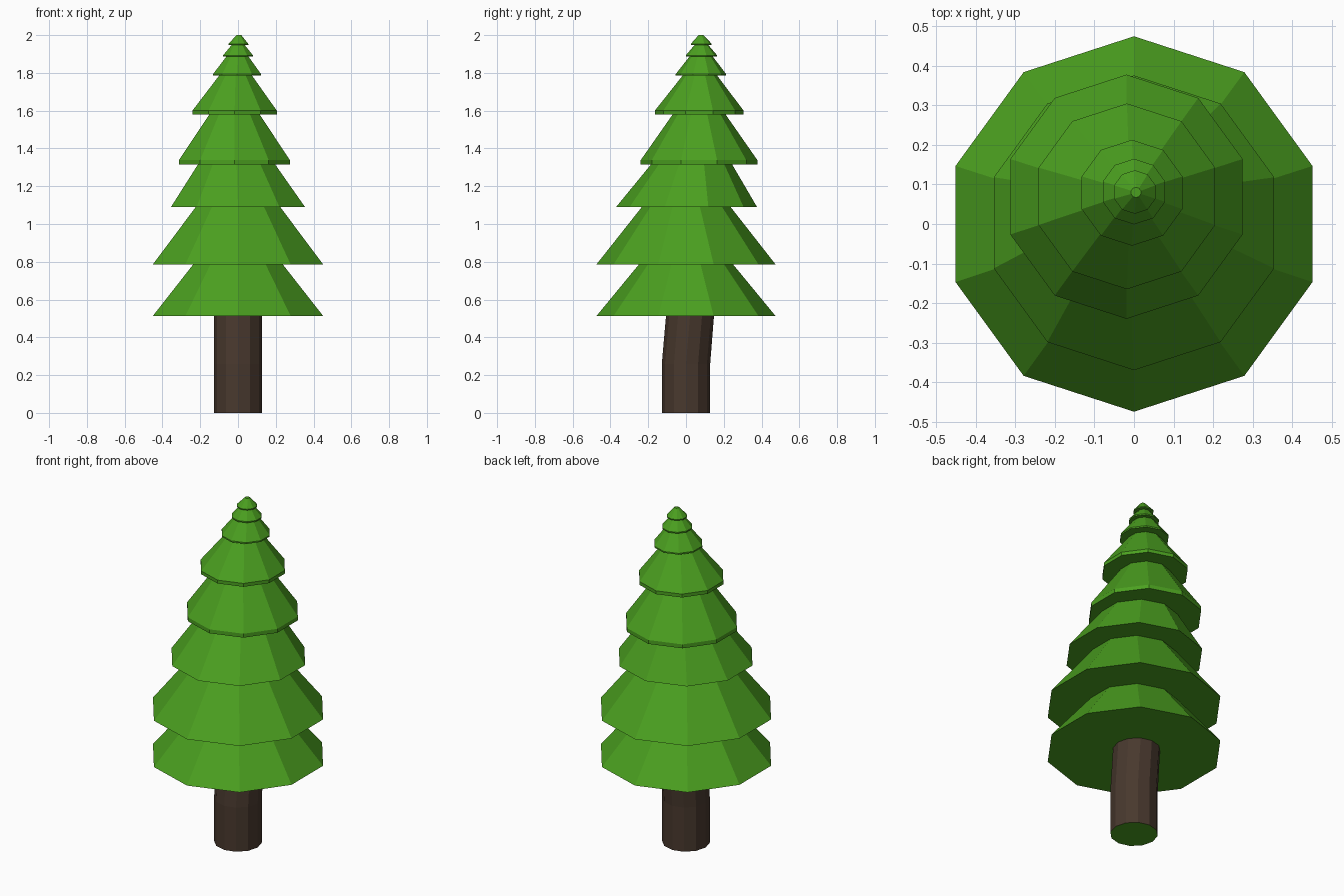
import bpy, bmesh
from math import cos, sin, tau

if "Cube" in bpy.data.objects:
    bpy.data.objects.remove(bpy.data.objects["Cube"])


def material(name, color):
    m = bpy.data.materials.new(name)
    m.diffuse_color = color
    m.use_nodes = True
    m.node_tree.nodes["Principled BSDF"].inputs["Base Color"].default_value = m.diffuse_color
    return m


green = material("leaf_green", (0.07, 0.35, 0.014, 1))
brown = material("bark_brown", (0.065, 0.04, 0.027, 1))


def loft(name, rings, sides, mats, cap_start=False, cap_end=False):
    """Skin a stack of polygon rings given as (x, y, z, radius)."""
    bm = bmesh.new()
    loops = []
    for x, y, z, r in rings:
        loops.append([bm.verts.new((x + r * cos(tau * (i / sides + 0.25)),
                                    y + r * sin(tau * (i / sides + 0.25)), z))
                      for i in range(sides)])
    for a, b in zip(loops, loops[1:]):
        for i in range(sides):
            j = (i + 1) % sides
            bm.faces.new((a[i], a[j], b[j], b[i]))
    if cap_start:
        bm.faces.new(loops[0][::-1]).material_index = len(mats) - 1
    if cap_end:
        bm.faces.new(loops[-1])
    mesh = bpy.data.meshes.new(name)
    bm.to_mesh(mesh)
    bm.free()
    for m in mats:
        mesh.materials.append(m)
    ob = bpy.data.objects.new(name, mesh)
    bpy.context.collection.objects.link(ob)
    return ob


# Trunk: bends slightly backwards, green underside
loft("trunk", [(0, 0, 0, 0.128), (0, 0, 0.26, 0.128), (0, 0.021, 0.512, 0.127)],
     12, [brown, green], cap_start=True)

# Foliage tiers: skirt centre x, y, bottom z, rim height, skirt radius, neck radius
tiers = [
    (0, 0, 0.512, 0, 0.475, 0.25),
    (0, 0, 0.785, 0, 0.475, 0.235),
    (0, 0.003, 1.09, 0, 0.373, 0.215),
    (-0.019, 0.069, 1.315, 0.023, 0.309, 0.14),
    (-0.018, 0.07, 1.58, 0.02, 0.235, 0.092),
    (-0.005, 0.079, 1.785, 0.008, 0.134, 0.062),
    (0, 0.082, 1.886, 0.007, 0.083, 0.036),
    (0.002, 0.081, 1.948, 0.006, 0.055, 0.013),
]
tip = (0.005, 0.08, 2.0)

rings = [(0, 0.021, 0.512, 0.122)]
for k, (x, y, z, rim, r, neck) in enumerate(tiers):
    nx, ny, nz = tiers[k + 1][:3] if k + 1 < len(tiers) else tip
    rings.append((x, y, z, r))
    if rim:
        rings.append((x, y, z + rim, r))
    # neck sits between this tier's centre and the next one's
    t = 1 if k == len(tiers) - 1 else 0.4
    rings.append((x + (nx - x) * t, y + (ny - y) * t, nz, neck))
loft("foliage", rings, 10, [green], cap_end=True)
